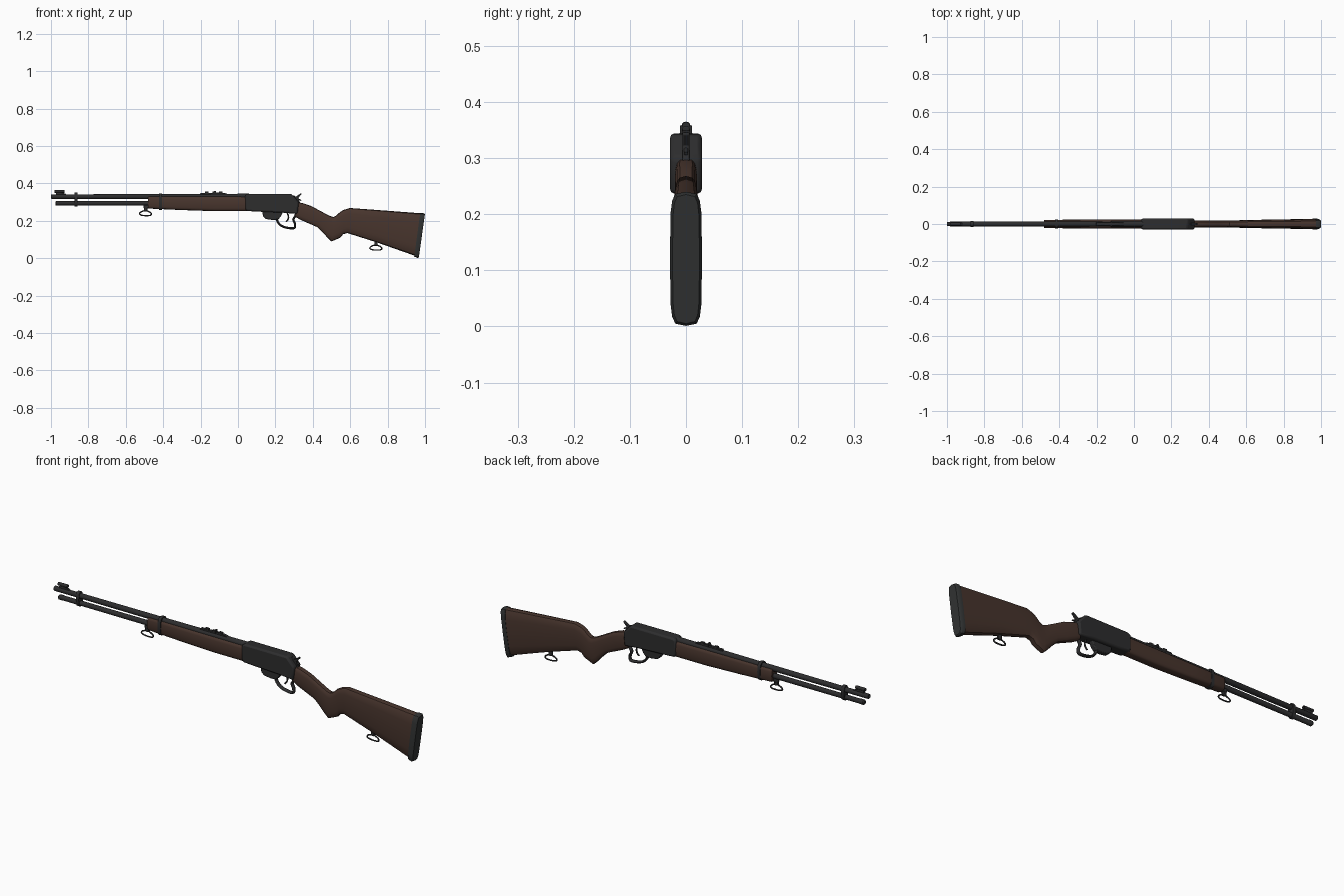
import bpy, bmesh, math
from mathutils import Vector


def material(name, rgb):
    m = bpy.data.materials.new(name)
    m.diffuse_color = (*rgb, 1)
    return m


WOOD = material("dark_walnut", (0.064, 0.035, 0.026))
STEEL = material("blued_steel", (0.026, 0.026, 0.027))
RUBBER = material("black_rubber", (0.031, 0.033, 0.033))


def finish(name, bm, mat, angle=35, bevel=0.0):
    bmesh.ops.recalc_face_normals(bm, faces=bm.faces)
    me = bpy.data.meshes.new(name)
    bm.to_mesh(me)
    bm.free()
    ob = bpy.data.objects.new(name, me)
    bpy.context.collection.objects.link(ob)
    me.materials.append(mat)
    if bevel:
        b = ob.modifiers.new("bevel", 'BEVEL')
        b.width, b.segments, b.limit_method = bevel, 2, 'ANGLE'
        b.angle_limit = math.radians(40)
    bpy.ops.object.select_all(action='DESELECT')
    ob.select_set(True)
    bpy.context.view_layer.objects.active = ob
    bpy.ops.object.shade_smooth_by_angle(angle=math.radians(angle))
    return ob


def skin(bm, rings, cap=True):
    n = len(rings[0])
    for a, b in zip(rings, rings[1:]):
        for i in range(n):
            bm.faces.new((a[i], a[(i + 1) % n], b[(i + 1) % n], b[i]))
    if cap:
        bm.faces.new(rings[0])
        bm.faces.new(rings[-1])


def loft(name, sections, mat, power=0.6, n=16):
    """Sections are (top x, top z, bottom x, bottom z, half width)."""
    bm = bmesh.new()
    rings = []
    for xt, zt, xb, zb, w in sections:
        ring = []
        for i in range(n):
            a = math.tau * i / n
            c, s = math.cos(a), math.sin(a)
            u = math.copysign(abs(c) ** power, c)
            v = (math.copysign(abs(s) ** power, s) + 1) / 2
            ring.append(bm.verts.new((xb + (xt - xb) * v, u * w, zb + (zt - zb) * v)))
        rings.append(ring)
    skin(bm, rings)
    return finish(name, bm, mat, 40)


def lathe(name, profile, z, mat, n=16):
    """Turn (x, radius) points around an axis along x."""
    bm = bmesh.new()
    rings = [[bm.verts.new((x, r * math.cos(math.tau * i / n), z + r * math.sin(math.tau * i / n)))
              for i in range(n)] for x, r in profile]
    skin(bm, rings)
    return finish(name, bm, mat)


def prism(name, pts, w, mat, bevel=0.0, y=0.0):
    """Extrude an x-z outline to half width w."""
    bm = bmesh.new()
    skin(bm, [[bm.verts.new((x, y + s * w, z)) for x, z in pts] for s in (-1, 1)])
    return finish(name, bm, mat, bevel=bevel)


def box(name, x0, x1, z0, z1, w, mat, bevel=0.0, y=0.0):
    return prism(name, [(x0, z0), (x1, z0), (x1, z1), (x0, z1)], w, mat, bevel, y)


def bar(name, pts, w, h, mat, closed=False, steps=5):
    """Sweep an oval bar (half width w, half height h) along a smooth x-z path."""
    n = len(pts)
    path = []
    for i in range(n if closed else n - 1):
        idx = [(i + k) % n if closed else min(max(i + k, 0), n - 1) for k in (-1, 0, 1, 2)]
        a, b, c, d = (Vector(pts[k]) for k in idx)
        for j in range(steps):
            t = j / steps
            path.append(0.5 * (2 * b + (c - a) * t + (2 * a - 5 * b + 4 * c - d) * t * t
                               + (3 * b - a - 3 * c + d) * t ** 3))
    if not closed:
        path.append(Vector(pts[-1]))
    bm = bmesh.new()
    rings = []
    m = len(path)
    for i, p in enumerate(path):
        q0 = path[(i - 1) % m] if closed else path[max(i - 1, 0)]
        q1 = path[(i + 1) % m] if closed else path[min(i + 1, m - 1)]
        t = (q1 - q0).normalized()
        rings.append([bm.verts.new((p.x - t.y * h * math.sin(a), w * math.cos(a),
                                    p.y + t.x * h * math.sin(a)))
                      for a in (math.tau * k / 8 for k in range(8))])
    skin(bm, rings + ([rings[0]] if closed else []), cap=not closed)
    return finish(name, bm, mat, 50)


# Barrel with open bore, and magazine tube with end cap
lathe("barrel", [(-0.93, 0.006), (-1.0, 0.007), (-1.0, 0.011), (-0.996, 0.012),
                 (-0.4, 0.0135), (0.06, 0.0155)], 0.329, STEEL)
lathe("magazine_tube", [(-0.977, 0.008), (-0.972, 0.0125), (-0.955, 0.0125), (-0.953, 0.0115),
                        (-0.46, 0.0125)], 0.293, STEEL)

# Bands
loft("barrel_band", [(x, 0.350, x, 0.277, 0.0165) for x in (-0.874, -0.858)], STEEL, 0.8)
loft("forearm_band", [(x, 0.346, x, 0.257, 0.0245) for x in (-0.422, -0.406)], STEEL, 0.6)

# Wooden forearm
loft("forearm", [(-0.482, 0.328, -0.482, 0.268, 0.020), (-0.475, 0.330, -0.475, 0.265, 0.0222),
                 (-0.30, 0.330, -0.30, 0.257, 0.0232), (-0.12, 0.330, -0.12, 0.251, 0.024),
                 (0.05, 0.330, 0.05, 0.251, 0.024)], WOOD, 0.5)

# Front sight: ramp, blade and hood
prism("front_sight_ramp", [(-0.975, 0.336), (-0.91, 0.336), (-0.925, 0.346), (-0.95, 0.351),
                           (-0.972, 0.351)], 0.005, STEEL)
lathe("front_sight_hood", [(-0.98, 0.008), (-0.928, 0.008), (-0.928, 0.0065), (-0.978, 0.0065)],
      0.357, STEEL, 12)

# Rear sight: spring leaf, elevator and two ears
prism("rear_sight_leaf", [(-0.205, 0.338), (-0.05, 0.338), (-0.06, 0.346), (-0.10, 0.351),
                          (-0.17, 0.348), (-0.20, 0.348)], 0.007, STEEL)
for i, x in enumerate((-0.165, -0.125, -0.09)):
    box(f"rear_sight_step_{i}", x - 0.012, x + 0.008, 0.342, 0.356, 0.006, STEEL, 0.002)
for s in (-1, 1):
    box(f"rear_sight_ear_{s}", -0.128, -0.118, 0.344, 0.358, 0.0025, STEEL, y=s * 0.008)

# Receiver
prism("receiver", [(0.038, 0.262), (0.038, 0.337), (0.055, 0.344), (0.285, 0.344), (0.302, 0.326),
                   (0.325, 0.300), (0.318, 0.236), (0.24, 0.243), (0.10, 0.249), (0.05, 0.252)],
      0.0285, STEEL, 0.008)

# Hammer with spur
prism("hammer", [(0.295, 0.30), (0.298, 0.325), (0.312, 0.331), (0.336, 0.347), (0.340, 0.342),
                 (0.322, 0.322), (0.330, 0.300), (0.335, 0.285)], 0.006, STEEL, 0.002)
bar("hammer_wing", [(0.292, 0.334), (0.305, 0.328), (0.322, 0.316), (0.338, 0.308)],
    0.004, 0.003, STEEL)

# Lever, guard loop and trigger
prism("lever_plate", [(0.130, 0.25), (0.134, 0.222), (0.150, 0.209), (0.185, 0.204),
                      (0.215, 0.206), (0.228, 0.222), (0.24, 0.246)], 0.012, STEEL, 0.004)
bar("lever_loop", [(0.205, 0.222), (0.212, 0.195), (0.232, 0.173), (0.265, 0.162), (0.300, 0.161),
                   (0.305, 0.182), (0.296, 0.205), (0.306, 0.225), (0.312, 0.245)],
    0.010, 0.006, STEEL)
bar("trigger", [(0.262, 0.245), (0.270, 0.222), (0.266, 0.205), (0.256, 0.194)],
    0.004, 0.004, STEEL)

# Stock with pistol grip
loft("stock", [(0.315, 0.300, 0.305, 0.222, 0.019), (0.350, 0.293, 0.330, 0.207, 0.020),
               (0.395, 0.277, 0.375, 0.187, 0.0195), (0.450, 0.247, 0.425, 0.165, 0.019),
               (0.490, 0.226, 0.452, 0.139, 0.019), (0.510, 0.220, 0.478, 0.110, 0.019),
               (0.525, 0.227, 0.500, 0.089, 0.019), (0.545, 0.246, 0.548, 0.110, 0.0195),
               (0.565, 0.258, 0.562, 0.128, 0.020), (0.598, 0.268, 0.585, 0.134, 0.0212),
               (0.75, 0.257, 0.740, 0.085, 0.0238), (0.976, 0.240, 0.945, 0.013, 0.0275)],
     WOOD, 0.6)

# Rubber butt pad
loft("butt_pad", [(0.974, 0.240, 0.942, 0.008, 0.0285), (0.992, 0.240, 0.960, 0.001, 0.0285),
                  (0.9995, 0.235, 0.967, 0.005, 0.024)], RUBBER, 0.42)

# Sling swivels: stud and wire loop
for name, x, z in (("front", -0.495, 0.254), ("rear", 0.737, 0.070)):
    box(name + "_swivel_stud", x - 0.008, x + 0.010, z - 0.004, z + 0.026, 0.007, STEEL, 0.003)
    bar(name + "_swivel_loop", [(x, z), (x - 0.026, z - 0.008), (x - 0.031, z - 0.019),
                                (x - 0.012, z - 0.026), (x + 0.022, z - 0.026),
                                (x + 0.032, z - 0.019), (x + 0.024, z - 0.008)],
        0.0035, 0.0035, STEEL, closed=True)
box("front_swivel_mount", -0.505, -0.478, 0.266, 0.284, 0.008, STEEL, 0.003)
